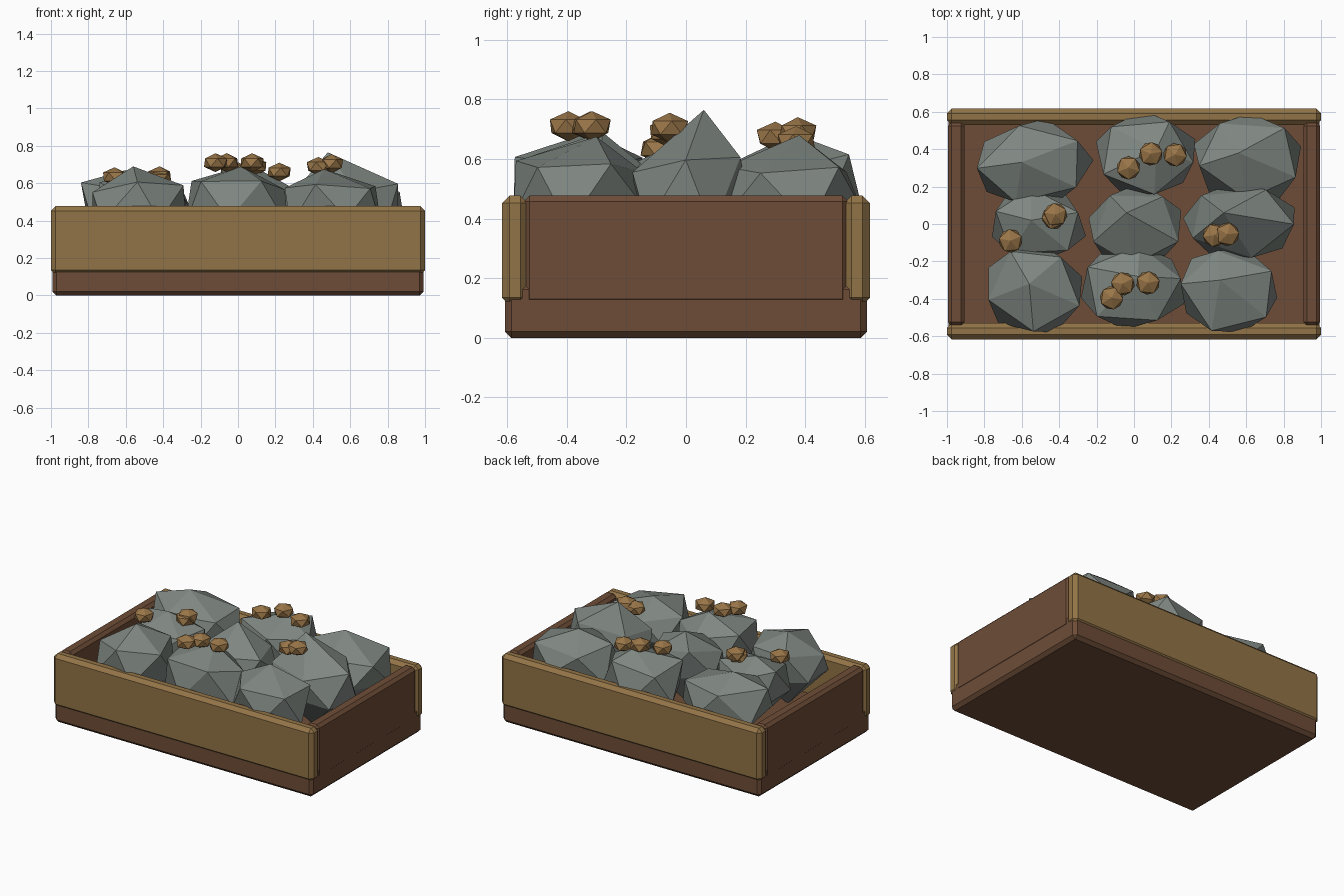
import bpy, bmesh, math, random
from mathutils import Vector

if "Cube" in bpy.data.objects:
    bpy.data.objects.remove(bpy.data.objects["Cube"])

random.seed(4)


def material(name, rgb):
    m = bpy.data.materials.new(name)
    m.diffuse_color = (*rgb, 1)
    m.use_nodes = True
    m.node_tree.nodes["Principled BSDF"].inputs["Base Color"].default_value = m.diffuse_color
    return m


TAN = material("tan wood", (0.29, 0.175, 0.063))
BROWN = material("brown wood", (0.155, 0.073, 0.038))
STONE = material("grey stone", (0.215, 0.245, 0.225))
ORE = material("golden ore", (0.32, 0.18, 0.065))


def finish(name, bm, mat):
    bmesh.ops.recalc_face_normals(bm, faces=bm.faces[:])
    me = bpy.data.meshes.new(name)
    bm.to_mesh(me)
    bm.free()
    me.materials.append(mat)
    ob = bpy.data.objects.new(name, me)
    bpy.context.collection.objects.link(ob)
    return ob


def board(name, lo, hi, mat, chamfer):
    bm = bmesh.new()
    bmesh.ops.create_cube(bm, size=1)
    lo, hi = Vector(lo), Vector(hi)
    for v in bm.verts:
        v.co = (lo + hi) / 2 + Vector(a * b for a, b in zip(v.co, hi - lo))
    bmesh.ops.bevel(bm, geom=bm.edges[:], offset=chamfer, segments=1,
                    affect='EDGES')
    return finish(name, bm, mat)


# Crate: base slab, long tan sides, short brown ends
board("base", (-0.993, -0.608, 0), (0.993, 0.608, 0.185), BROWN, 0.022)
for s, side in ((-1, "front"), (1, "back")):
    y0, y1 = sorted((s * 0.53, s * 0.617))
    board(side + "_board", (-1, y0, 0.11), (1, y1, 0.477), TAN, 0.025)
for s, side in ((-1, "left"), (1, "right")):
    x0, x1 = sorted((s * 0.905, s * 0.995))
    board(side + "_board", (x0, -0.545, 0.11), (x1, 0.545, 0.477), BROWN, 0.02)


def rock(name, x0, x1, y0, y1, px, py, pz, angle):
    """Irregular 20-sided stone: peak, two rings of five, bottom point."""
    bm = bmesh.new()
    cx, cy, rx, ry = (x0 + x1) / 2, (y0 + y1) / 2, (x1 - x0) / 2, (y1 - y0) / 2

    def ring(z, turn, grow):
        out = []
        for i in range(5):
            a = math.radians(angle + turn + 72 * i) + random.uniform(-.1, .1)
            k = grow * random.uniform(0.95, 1.06)
            out.append(bm.verts.new((cx + rx * k * math.cos(a),
                                     cy + ry * k * math.sin(a),
                                     z + random.uniform(-0.035, 0.035))))
        return out

    top = bm.verts.new((px, py, pz))
    up, low = ring(0.585, 0, 0.97), ring(0.40, 36, 1.04)
    bottom = bm.verts.new((cx, cy, 0.17))
    for i in range(5):
        j = (i + 1) % 5
        bm.faces.new((top, up[i], up[j]))
        bm.faces.new((up[i], low[i], up[j]))
        bm.faces.new((up[j], low[i], low[j]))
        bm.faces.new((low[i], bottom, low[j]))
    finish(name, bm, STONE)


# Stones: plan extents, peak position, turn of the upper ring
rocks = [
    (-0.84, -0.23, 0.10, 0.55, -0.60, 0.33, 0.67, 38),
    (-0.20, 0.33, 0.15, 0.59, 0.12, 0.40, 0.67, 60),
    (0.33, 0.90, 0.12, 0.57, 0.56, 0.38, 0.68, 50),
    (-0.77, -0.27, -0.20, 0.20, -0.55, 0.02, 0.65, 20),
    (-0.24, 0.25, -0.23, 0.20, -0.04, 0.06, 0.70, 54),
    (0.28, 0.85, -0.18, 0.21, 0.48, 0.06, 0.765, 62),
    (-0.79, -0.28, -0.59, -0.12, -0.56, -0.32, 0.69, -95),
    (-0.29, 0.27, -0.56, -0.12, 0.02, -0.28, 0.69, 10),
    (0.25, 0.77, -0.58, -0.13, 0.46, -0.30, 0.675, 30),
]
for n, r in enumerate(rocks):
    rock(f"stone_{n + 1}", *r)

# Ore nuggets: small icosahedra resting on some stones
nuggets = [
    (-0.03, 0.30, 0.675), (0.09, 0.375, 0.69), (0.22, 0.37, 0.66),
    (-0.42, 0.05, 0.64), (-0.43, 0.035, 0.625), (-0.66, -0.09, 0.635),
    (0.43, -0.06, 0.69), (0.50, -0.055, 0.705), (-0.06, -0.32, 0.71),
    (-0.12, -0.395, 0.71), (0.075, -0.315, 0.71),
]
for n, p in enumerate(nuggets):
    bm = bmesh.new()
    bmesh.ops.create_icosphere(bm, subdivisions=1, radius=0.07)
    turn = random.uniform(0, 1.2)
    for v in bm.verts:
        x, y, z = v.co
        v.co = (p[0] + x * math.cos(turn) - y * math.sin(turn),
                p[1] + x * math.sin(turn) + y * math.cos(turn),
                p[2] + z * 0.72)
    finish(f"nugget_{n + 1}", bm, ORE)
